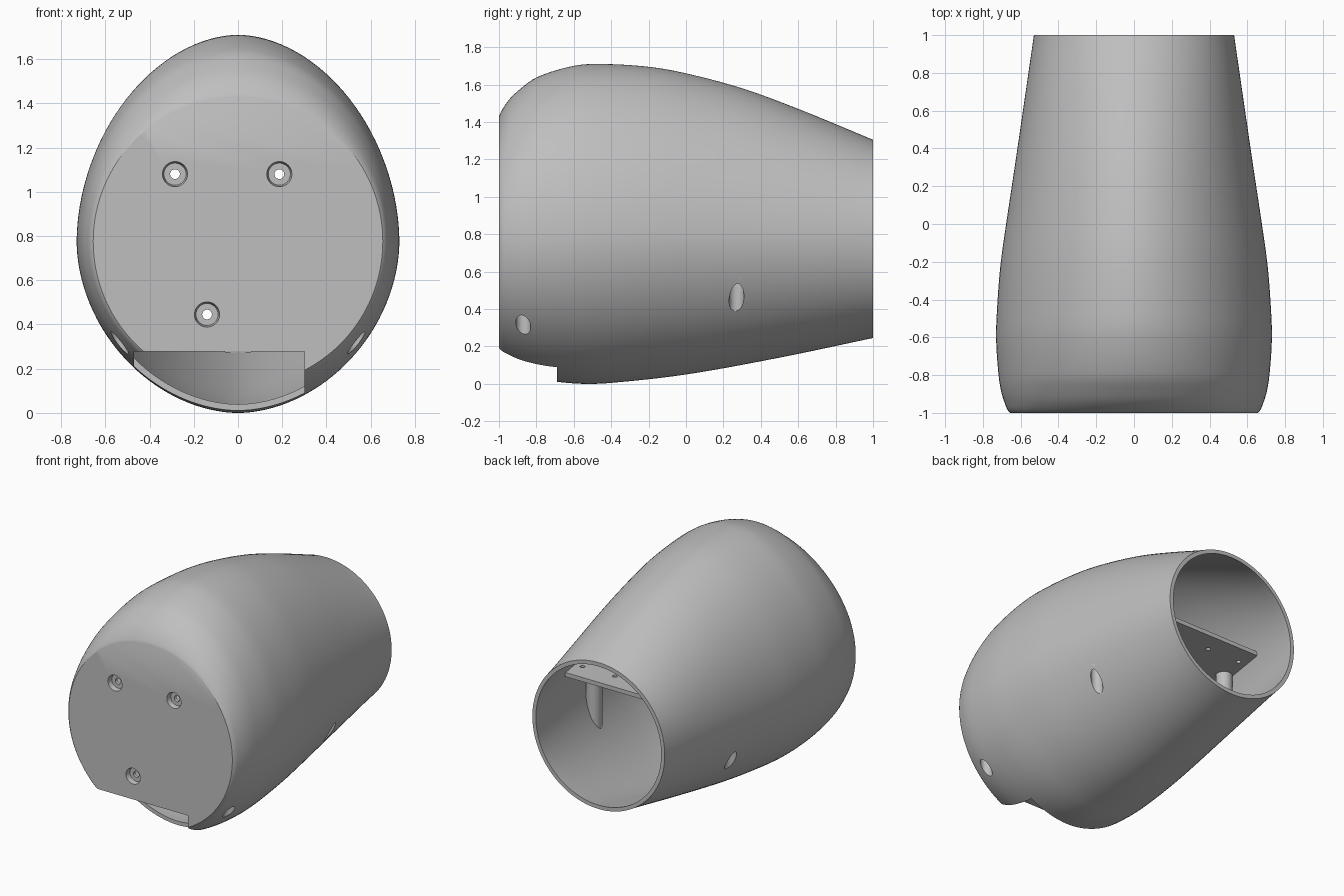
import bpy, bmesh, math

cube = bpy.data.objects.get("Cube")
if cube:
    bpy.data.objects.remove(cube, do_unlink=True)

grey = bpy.data.materials.new("matte_grey")
grey.use_nodes = True
grey.diffuse_color = (0.52, 0.52, 0.52, 1)
grey.node_tree.nodes["Principled BSDF"].inputs["Base Color"].default_value = (0.52, 0.52, 0.52, 1)

MID = 0.775      # height of the widest line
WALL = 0.028
SEG = 128

# Hull guide curves: (y, value)
TOP = [(-1, 1.44), (-.95, 1.515), (-.9, 1.565), (-.8, 1.638), (-.6, 1.7), (-.45, 1.71),
       (-.2, 1.695), (0, 1.66), (.3, 1.58), (.6, 1.47), (1, 1.305)]
BOTTOM = [(-1, .11), (-.9, .06), (-.8, .03), (-.7, .012), (-.55, 0), (-.4, .005),
          (0, .05), (.5, .14), (1, .245)]
SIDE = [(-1, .665), (-.9, .7), (-.8, .717), (-.6, .73), (-.4, .722), (-.2, .705),
        (0, .677), (.3, .632), (.6, .588), (1, .53)]


def curve(keys, y):
    """Smooth Hermite interpolation through the keys."""
    def slope(i):
        a, b = keys[max(i - 1, 0)], keys[min(i + 1, len(keys) - 1)]
        return (b[1] - a[1]) / (b[0] - a[0])
    i = 0
    while i < len(keys) - 2 and y > keys[i + 1][0]:
        i += 1
    (y0, v0), (y1, v1) = keys[i], keys[i + 1]
    h = y1 - y0
    t = (y - y0) / h
    return ((2 * t**3 - 3 * t**2 + 1) * v0 + (t**3 - 2 * t**2 + t) * h * slope(i)
            + (3 * t**2 - 2 * t**3) * v1 + (t**3 - t**2) * h * slope(i + 1))


def power(y):
    """Round at both ends, slightly pointed in the middle."""
    return 2 - 0.15 * math.sin(math.pi * (y + 1) / 2) ** 0.6 if abs(y) < 1 else 2


def section(y, inset):
    w = curve(SIDE, y) - inset
    up, down = curve(TOP, y) - MID - inset, MID - curve(BOTTOM, y) - inset
    e = 2 / power(y)
    pts = []
    for k in range(SEG):
        a = 2 * math.pi * k / SEG
        c, s = math.cos(a), math.sin(a)
        x = math.copysign(abs(c) ** e, c) * w
        z = math.copysign(abs(s) ** e, s) * (up if s > 0 else down)
        pts.append((x, y, MID + z))
    return pts


def half_width(y, z):
    h = curve(TOP, y) - MID
    p = power(y)
    return curve(SIDE, y) * (1 - ((z - MID) / h) ** p) ** (1 / p)


def finish(name, bm):
    bmesh.ops.recalc_face_normals(bm, faces=bm.faces)
    mesh = bpy.data.meshes.new(name)
    bm.to_mesh(mesh)
    bm.free()
    mesh.materials.append(grey)
    ob = bpy.data.objects.new(name, mesh)
    bpy.context.collection.objects.link(ob)
    return ob


def loft(name, rings):
    bm = bmesh.new()
    loops = [[bm.verts.new(p) for p in r] for r in rings]
    for a, b in zip(loops, loops[1:]):
        for k in range(len(a)):
            j = (k + 1) % len(a)
            bm.faces.new((a[k], a[j], b[j], b[k]))
    bm.faces.new(loops[0])
    bm.faces.new(loops[-1])
    return finish(name, bm)


def rod(name, centre, r1, r2, length, along_y=False):
    bm = bmesh.new()
    bmesh.ops.create_cone(bm, cap_ends=True, segments=32, radius1=r1, radius2=r2, depth=length)
    ob = finish(name, bm)
    ob.location = centre
    if along_y:
        ob.rotation_euler.x = -math.pi / 2
    return ob


def box(name, lo, hi):
    bm = bmesh.new()
    bmesh.ops.create_cube(bm, size=1)
    for v in bm.verts:
        v.co = [lo[i] if v.co[i] < 0 else hi[i] for i in range(3)]
    return finish(name, bm)


def activate(ob):
    bpy.context.view_layer.update()
    for o in bpy.context.selected_objects:
        o.select_set(False)
    bpy.context.view_layer.objects.active = ob
    ob.select_set(True)


def boolean(ob, tool, operation="DIFFERENCE"):
    mod = ob.modifiers.new("cut", "BOOLEAN")
    mod.operation, mod.solver, mod.object = operation, "EXACT", tool
    activate(ob)
    bpy.ops.object.modifier_apply(modifier=mod.name)


# Hollow hull: outside from front to back, then inside back to the front wall
ys = [-1 + 2 * (k / 64) ** 1.3 for k in range(65)]
outside = [section(-1, 0.01), section(-0.993, 0.004)] + [section(y, 0) for y in ys if y > -0.98]
inside = [section(y, WALL) for y in reversed(ys) if y > -0.94] + [section(-0.94, WALL)]
shell = loft("hollow_shell", outside + inside)
solid = loft("solid_helper", outside)
helpers = [solid]

# Notch under the front
notch = box("notch_cutter", (-0.47, -1.1, -0.1), (0.3, -0.69, 0.277))
helpers.append(notch)
boolean(shell, notch)

# Recessed screw holes in the front face
for x, z in ((-0.285, 1.08), (0.187, 1.08), (-0.14, 0.445)):
    for tool in (rod("recess_cutter", (x, -0.985, z), 0.058, 0.05, 0.04, True),
                 rod("screw_hole_cutter", (x, -0.95, z), 0.022, 0.022, 0.2, True)):
        helpers.append(tool)
        boolean(shell, tool)

# Inner shelf following the hull walls
rows = [-0.95 + 1.56 * k / 24 for k in range(25)]
LOW, HIGH = 0.91, 0.94
rings = []
for y in rows:
    w = half_width(y, HIGH) - WALL / 2
    rings.append([(-w, y, LOW), (w, y, LOW), (w, y, HIGH), (-w, y, HIGH)])
shelf = loft("inner_shelf", rings)
for x in (-0.5, -0.24, 0.24, 0.5):
    tool = rod("shelf_hole_cutter", (x, 0.47, HIGH), 0.016, 0.016, 0.2)
    helpers.append(tool)
    boolean(shelf, tool)

# Upright screw tubes under the shelf, drilled from below through the hull
parts = [shell, shelf]
for side, label in ((1, "left"), (-1, "right")):
    for x, y, end in ((0.545, 0.27, "back"), (0.535, -0.87, "front")):
        tube = rod(f"{label}_{end}_screw_tube", (side * x, y, 0.455), 0.055, 0.055, LOW)
        boolean(tube, solid, "INTERSECT")
        drill = rod("drill_cutter", (side * x, y, 0.3), 0.04, 0.04, 1.1)
        helpers.append(drill)
        boolean(tube, drill)
        boolean(shell, drill)
        parts.append(tube)

for tool in helpers:
    bpy.data.objects.remove(tool, do_unlink=True)
for ob in parts:
    activate(ob)
    bpy.ops.object.shade_smooth_by_angle(angle=math.radians(30))
